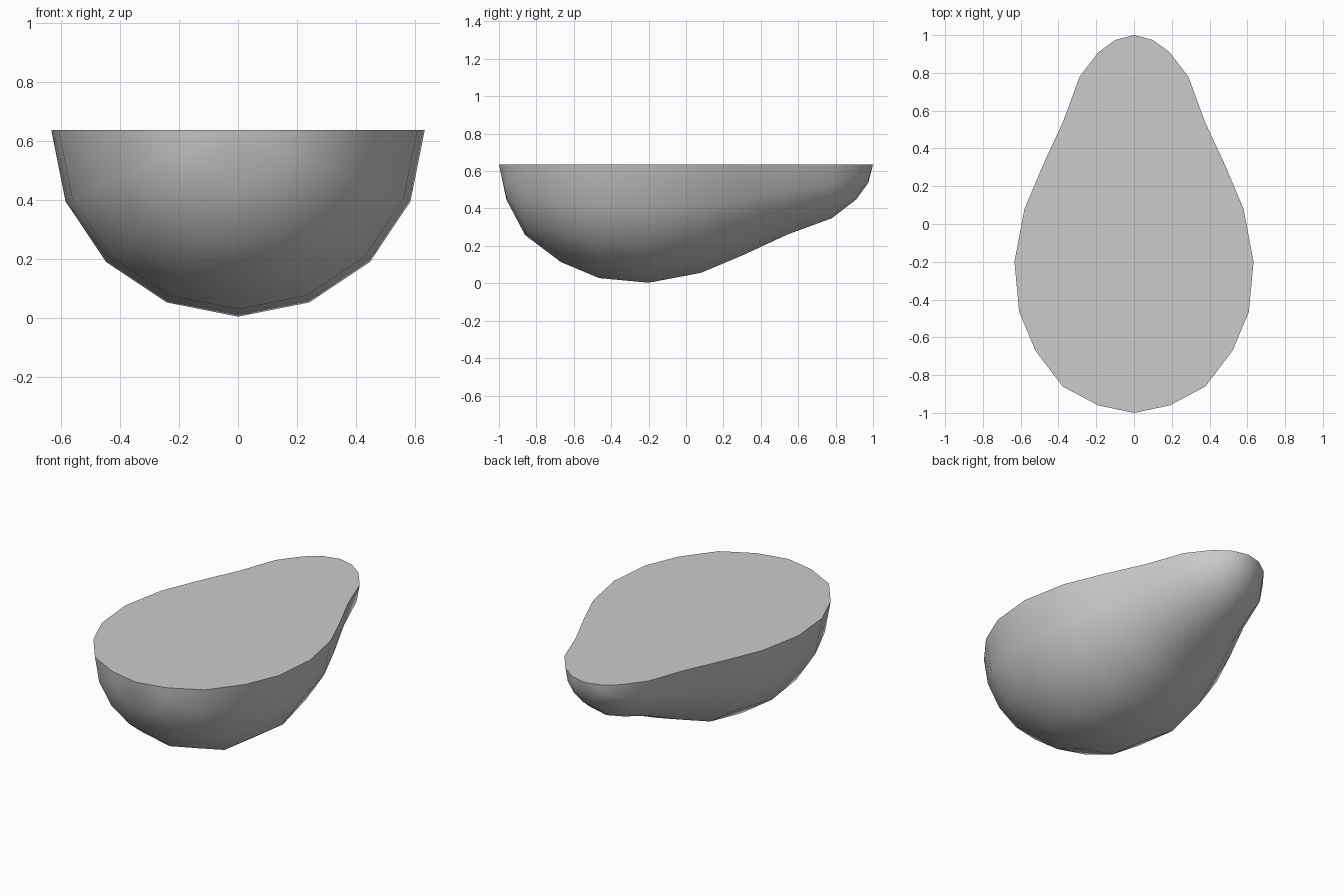
import bpy, bmesh
from math import pi, sin, cos, radians

if "Cube" in bpy.data.objects:
    bpy.data.objects.remove(bpy.data.objects["Cube"])

SIDES = 8          # facets around the half turn
CUT_Z = 0.636      # height of the flat cut face

# Pear outline along y: (y, radius), stem end last
profile = [(-0.96, 0.19), (-0.86, 0.378), (-0.67, 0.522), (-0.465, 0.608),
           (-0.2, 0.633), (0.08, 0.58), (0.31, 0.483), (0.545, 0.374),
           (0.78, 0.288), (0.91, 0.188), (0.975, 0.098)]

bm = bmesh.new()
start = bm.verts.new((0, -1, CUT_Z))
end = bm.verts.new((0, 1, CUT_Z))
rings = [[bm.verts.new((r * cos(pi * i / SIDES), y, CUT_Z - r * sin(pi * i / SIDES)))
          for i in range(SIDES + 1)] for y, r in profile]

# Rounded skin, closed to a point at both ends
for i in range(SIDES):
    bm.faces.new((start, rings[0][i], rings[0][i + 1]))
    bm.faces.new((end, rings[-1][i + 1], rings[-1][i]))
    for a, b in zip(rings, rings[1:]):
        bm.faces.new((a[i], b[i], b[i + 1], a[i + 1]))

# Flat cut face
bm.faces.new([start] + [r[0] for r in rings] + [end] + [r[-1] for r in reversed(rings)])
bmesh.ops.recalc_face_normals(bm, faces=bm.faces)

mesh = bpy.data.meshes.new("half_pear")
bm.to_mesh(mesh)
bm.free()
pear = bpy.data.objects.new("half_pear", mesh)
bpy.context.collection.objects.link(pear)

# Smooth skin with a sharp rim
bpy.context.view_layer.objects.active = pear
pear.select_set(True)
bpy.ops.object.shade_smooth_by_angle(angle=radians(45))
